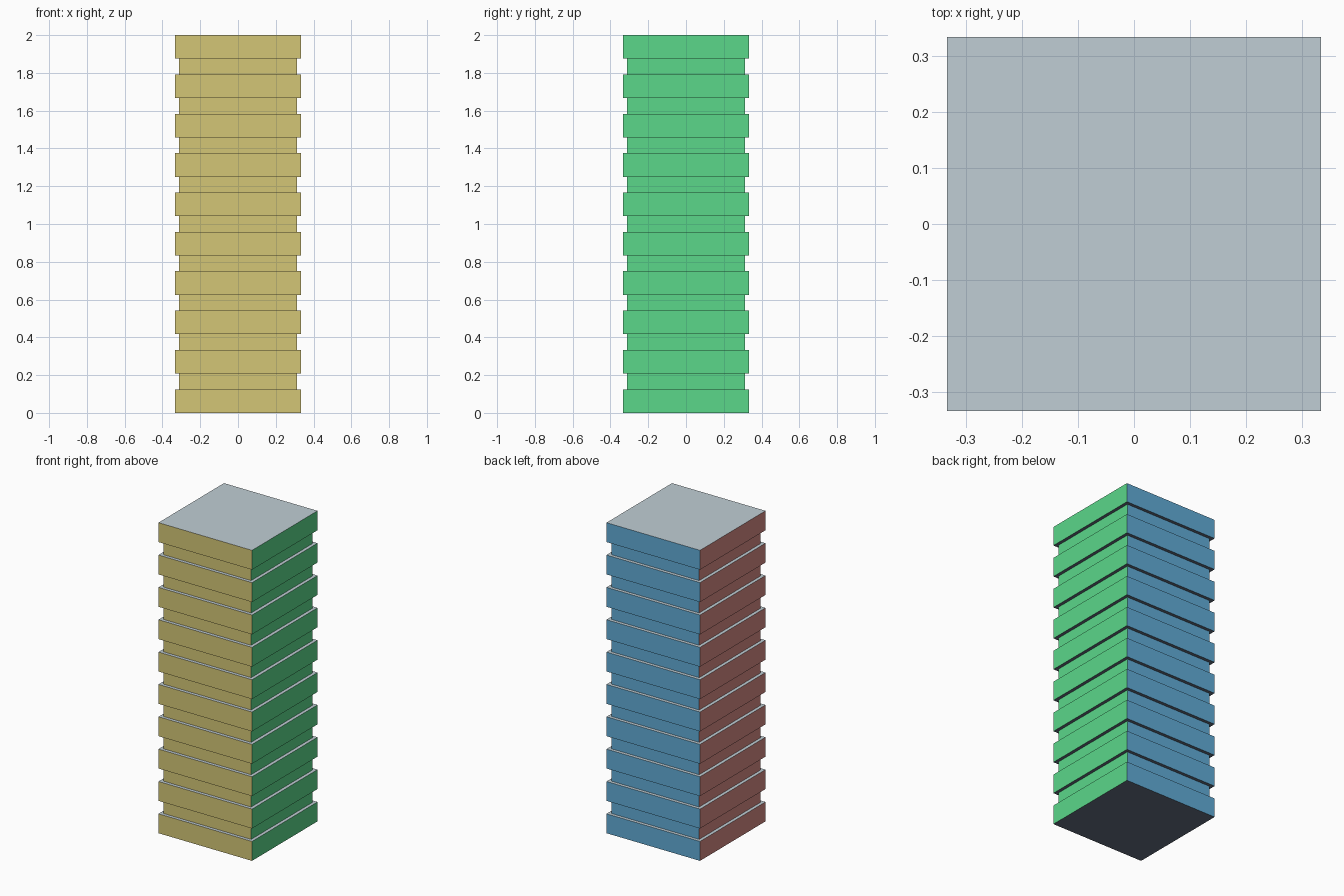
import bpy, bmesh

if "Cube" in bpy.data.objects:
    bpy.data.objects.remove(bpy.data.objects["Cube"])

FLOORS = 10
SLAB_H = 0.125           # height of each projecting slab
GAP_H = 0.25 / 3         # height of each recessed band
SLAB_HALF = 1 / 3        # half width of the slabs
BAND_HALF = 0.3125       # half width of the recessed bands


def material(name, rgb):
    """Flat material from an sRGB colour (0-255)."""
    mat = bpy.data.materials.new(name)
    lin = [(c / 255 / 12.92) if c / 255 <= 0.04045 else ((c / 255 + 0.055) / 1.055) ** 2.4 for c in rgb]
    mat.diffuse_color = (*lin, 1.0)
    mat.use_nodes = True
    mat.node_tree.nodes["Principled BSDF"].inputs["Base Color"].default_value = mat.diffuse_color
    return mat


# One colour for each facing direction
COLOURS = [
    ("front_khaki", (212, 198, 118), (0, -1, 0)),
    ("right_green", (91, 215, 138), (1, 0, 0)),
    ("back_blue", (97, 172, 214), (0, 1, 0)),
    ("left_dusty_red", (213, 138, 131), (-1, 0, 0)),
    ("top_pale_grey", (192, 206, 213), (0, 0, 1)),
    ("underside_slate", (100, 110, 127), (0, 0, -1)),
]

# Stepped profile: slab, recess, slab, recess ...
profile = []
for i in range(FLOORS):
    z = i * (SLAB_H + GAP_H)
    profile += [(SLAB_HALF, z), (SLAB_HALF, z + SLAB_H)]
    if i < FLOORS - 1:
        profile += [(BAND_HALF, z + SLAB_H), (BAND_HALF, z + SLAB_H + GAP_H)]

# Skin the square rings into one closed tower
bm = bmesh.new()
rings = [[bm.verts.new((sx * h, sy * h, z)) for sx, sy in ((-1, -1), (1, -1), (1, 1), (-1, 1))]
         for h, z in profile]
for low, high in zip(rings, rings[1:]):
    for k in range(4):
        n = (k + 1) % 4
        bm.faces.new((low[k], low[n], high[n], high[k]))
bm.faces.new(rings[0][::-1])
bm.faces.new(rings[-1])
bm.normal_update()

# Colour every face by the direction it points
for f in bm.faces:
    dots = [sum(a * b for a, b in zip(f.normal, d)) for _, _, d in COLOURS]
    f.material_index = dots.index(max(dots))

mesh = bpy.data.meshes.new("banded_tower")
for name, rgb, _ in COLOURS:
    mesh.materials.append(material(name, rgb))
bm.to_mesh(mesh)
bm.free()
tower = bpy.data.objects.new("banded_tower", mesh)
bpy.context.collection.objects.link(tower)
